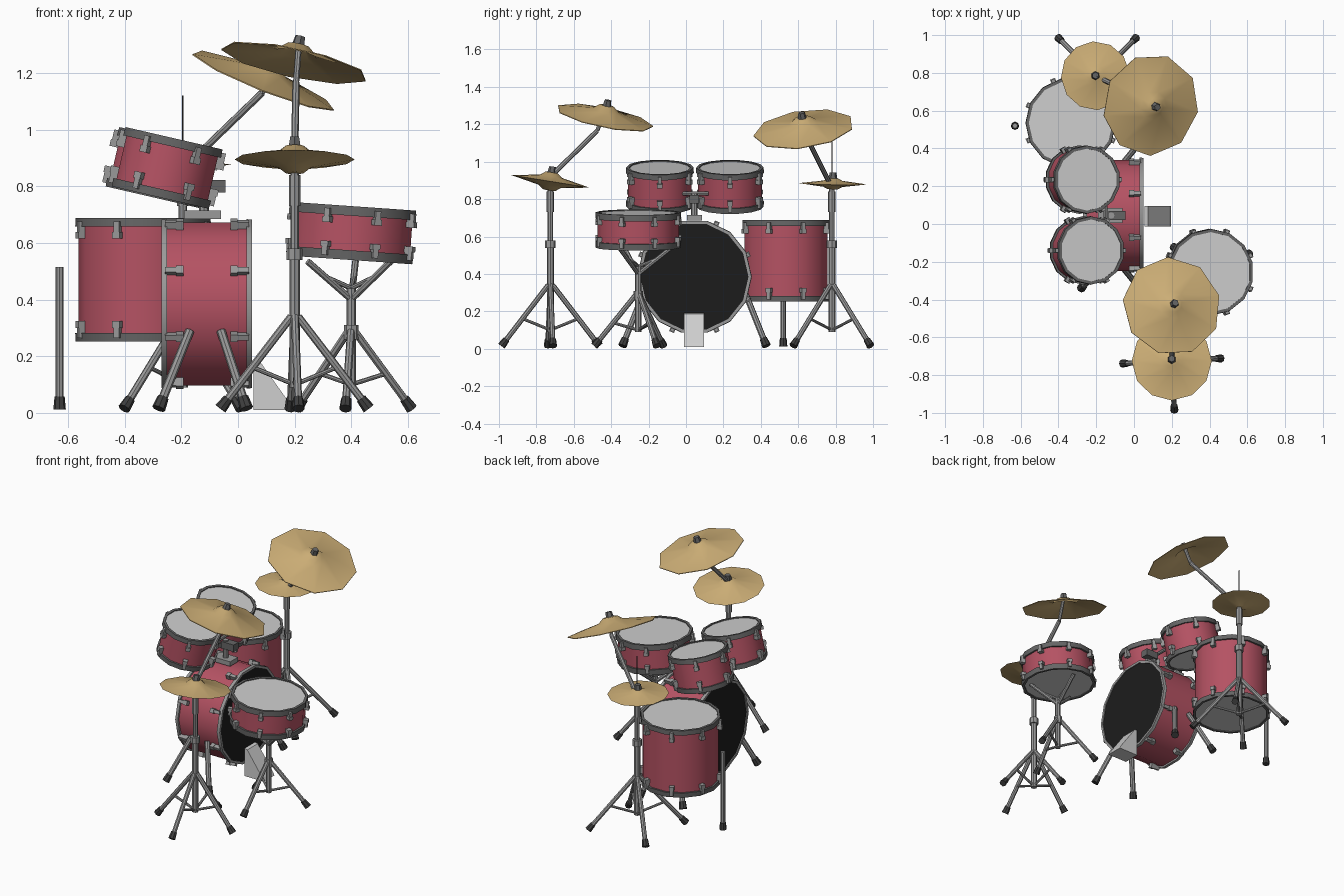
import bpy, bmesh, math
from mathutils import Vector, Matrix

if "Cube" in bpy.data.objects:
    bpy.data.objects.remove(bpy.data.objects["Cube"])

def material(name, r, g, b):
    m = bpy.data.materials.new(name)
    m.diffuse_color = (r, g, b, 1)
    m.use_nodes = True
    m.node_tree.nodes["Principled BSDF"].inputs["Base Color"].default_value = m.diffuse_color
    return m

PINK = material("pink_shell", .46, .085, .125)
GOLD = material("brass", .60, .42, .18)
CHROME = material("chrome", .32, .32, .32)
RIM = material("dark_metal", .13, .13, .13)
HEAD = material("white_head", .62, .62, .62)
BLACK = material("black_head", .012, .012, .012)
RUBBER = material("rubber", .05, .05, .05)

def frame(centre, axis):
    """Matrix placing local z along axis at centre."""
    q = Vector(axis).normalized().to_track_quat('Z', 'Y')
    return Matrix.Translation(Vector(centre)) @ q.to_matrix().to_4x4()

def finish(name, bm, mat, smooth=True):
    bmesh.ops.recalc_face_normals(bm, faces=bm.faces)
    me = bpy.data.meshes.new(name)
    bm.to_mesh(me)
    bm.free()
    me.materials.append(mat)
    ob = bpy.data.objects.new(name, me)
    bpy.context.collection.objects.link(ob)
    if smooth:
        bpy.ops.object.select_all(action='DESELECT')
        bpy.context.view_layer.objects.active = ob
        ob.select_set(True)
        bpy.ops.object.shade_smooth_by_angle(angle=math.radians(38))
    return ob

def lathe(name, profile, mat, mtx, segs=14, closed=False):
    """Spin an (r, z) profile around local z."""
    bm = bmesh.new()
    vs = [bm.verts.new((r, 0, z)) for r, z in profile]
    pairs = list(zip(vs, vs[1:])) + ([(vs[-1], vs[0])] if closed else [])
    es = [bm.edges.new(p) for p in pairs]
    bmesh.ops.spin(bm, geom=vs + es, cent=(0, 0, 0), axis=(0, 0, 1),
                   angle=math.tau, steps=segs, use_merge=True)
    bmesh.ops.remove_doubles(bm, verts=bm.verts, dist=1e-4)
    bm.transform(mtx)
    return finish(name, bm, mat)

def tube(name, a, b, r, mat=CHROME, r2=None, sides=8):
    a, b = Vector(a), Vector(b)
    bm = bmesh.new()
    bmesh.ops.create_cone(bm, cap_ends=True, segments=sides, radius1=r,
                          radius2=r if r2 is None else r2, depth=(b - a).length)
    bm.transform(frame((a + b) / 2, b - a))
    return finish(name, bm, mat)

def box(name, centre, size, mat):
    bm = bmesh.new()
    bmesh.ops.create_cube(bm, size=1, matrix=Matrix.Translation(centre) @ Matrix.Diagonal((*size, 1)))
    return finish(name, bm, mat, False)

def drum(name, centre, axis, r, h, lugs, head=HEAD, rim=RIM, hoop=.03, lug_len=.06):
    m = frame(centre, axis)
    k = h / 2
    lathe(name + "_shell", [(r, -k + .01), (r, k - .01)], PINK, m)
    for end, s in (("top", 1), ("bottom", -1)):
        lathe(f"{name}_{end}_head", [(0, s * (k - .006)), (r, s * (k - .006))], head, m)
        lathe(f"{name}_{end}_hoop", [(r - .006, s * k), (r + .01, s * k), (r + .012, s * (k - hoop)),
                                     (r - .006, s * (k - hoop))], rim, m, closed=True)
    # tension lugs beside each hoop
    bm = bmesh.new()
    for i in range(lugs):
        for s in (1, -1):
            t = Matrix.Rotation(math.tau * (i + .5) / lugs, 4, 'Z') @ \
                Matrix.Translation((r + .008, 0, s * (k - lug_len / 2 - .012)))
            bmesh.ops.create_cube(bm, size=1, matrix=t @ Matrix.Diagonal((.026, .02, lug_len, 1)))
            bmesh.ops.create_cube(bm, size=1, matrix=t @ Matrix.Translation((0, 0, -s * lug_len * .3))
                                  @ Matrix.Diagonal((.034, .028, lug_len * .4, 1)))
    bm.transform(m)
    finish(name + "_lugs", bm, CHROME, False)

def cymbal(name, centre, axis, r, rise, segs, pair=False):
    m = frame(centre, axis)
    top = [(r, 0), (r * .28, rise * .55), (r * .16, rise * .95), (0, rise)]
    if pair:
        profile = [(0, -rise)] + [(q, -z) for q, z in reversed(top[1:-1])] + top
    else:
        profile = [(0, rise - .006), (r * .16, rise * .95 - .006), (r * .28, rise * .55 - .006),
                   (r, -.004)] + top
    lathe(name, profile, GOLD, m, segs)
    n = m.to_quaternion() @ Vector((0, 0, 1))
    c = Vector(centre)
    tube(name + "_nut", c + n * (rise - .005), c + n * (rise + .03), .024, RIM, .018, 6)

def leg(name, a, b, r=.014):
    """Leg with a rubber foot."""
    a, b = Vector(a), Vector(b)
    c = b + (a - b).normalized() * .045
    tube(name, a, c, r)
    tube(name + "_foot", c, b, r + .004, RUBBER, r + .008)

def tripod(name, x, y, hub, spread, count, turn, foot_z=.015):
    low = Vector((x, y, .1))
    for i in range(count):
        a = math.radians(turn) + math.tau * i / count
        d = Vector((math.cos(a), math.sin(a), 0))
        top = Vector((x, y, hub)) + d * .012
        end = Vector((x, y, foot_z)) + d * spread
        leg(f"{name}_leg_{i+1}", top, end)
        tube(f"{name}_brace_{i+1}", low, top.lerp(end, .55), .008)

# bass drum with spurs
BY = .045
drum("bass_drum", (-.11, BY, .385), (1, 0, 0), .295, .32, 8, BLACK, CHROME, .02, .065)
for s in (1, -1):
    for n, x0, x1 in (("front", -.17, -.28), ("rear", -.06, .03)):
        leg(f"bass_spur_{n}_{'left' if s > 0 else 'right'}",
            (x0, BY + s * .275, .29), (x1, BY + s * .385, .015), .016)

# rack toms and their mount
t = math.radians(13)
for n, x, y in (("left", -.272, .235), ("right", -.25, -.14)):
    drum(f"tom_{n}", (x, y, .865), (math.sin(t), 0, math.cos(t)), .17, .215, 6)
box("tom_mount_base", (-.125, BY, .70), (.13, .08, .03), CHROME)
tube("tom_mount_post", (-.12, BY, .69), (-.12, BY, .83), .017)
box("tom_mount_block", (-.09, BY, .80), (.09, .05, .045), RIM)
tube("tom_mount_arm", (-.15, -.03, .83), (-.15, .12, .83), .011)

# floor tom and leg
drum("floor_tom", (-.335, .535, .47), (0, 0, 1), .228, .435, 8)
leg("floor_tom_leg", (-.63, .52, .515), (-.63, .52, .012), .014)

# snare on its stand
sx, sy = .40, -.255
t = math.radians(4)
drum("snare", (sx, sy, .635), (math.sin(t), 0, math.cos(t)), .218, .19, 8, hoop=.034, lug_len=.05)
tube("snare_post", (sx, sy, .09), (sx, sy, .44), .017)
tube("snare_collar", (sx, sy, .26), (sx, sy, .31), .025)
tripod("snare_stand", sx, sy, .29, .235, 3, 25)
for i in range(3):
    a = math.radians(85 + 120 * i)
    d = Vector((math.cos(a), math.sin(a), 0))
    c = Vector((sx, sy, 0))
    tube(f"snare_arm_{i+1}", c + Vector((0, 0, .40)), c + d * .17 + Vector((0, 0, .535)), .012)
    tube(f"snare_arm_brace_{i+1}", c + Vector((0, 0, .44)), c + d * .10 + Vector((0, 0, .48)), .009)

# cymbal stands: post, collars, four legs
for n, x, y, spread, turn in (("right", .20, -.725, .262, 3), ("left", -.195, .78, .293, 45)):
    tube(f"stand_{n}_lower_post", (x, y, .09), (x, y, .56), .019)
    tube(f"stand_{n}_upper_post", (x, y, .55), (x, y, .86), .015)
    tube(f"stand_{n}_collar", (x, y, .54), (x, y, .58), .028)
    tube(f"stand_{n}_top_collar", (x, y, .73), (x, y, .84), .02)
    tripod(f"stand_{n}", x, y, .34, spread, 4, turn)

# lower cymbals
cymbal("low_cymbal_right", (.20, -.725, .895), (0, .16, 1), .212, .05, 12, True)
cymbal("low_cymbal_left", (-.205, .785, .882), (.03, .02, 1), .182, .03, 12, True)
tube("low_cymbal_rod", (-.195, .78, .88), (-.195, .78, 1.12), .003, RUBBER, sides=6)

# crash cymbals on bent booms
for n, c, axis, r, pts in (
        ("right", (.20, -.435, 1.238), (.21, .2, 1), .265,
         ((.20, -.725, .92), (.205, -.475, 1.165), (.215, -.42, 1.30))),
        ("left", (.09, .63, 1.175), (.40, -.14, 1), .272,
         ((-.195, .78, .86), (.085, .645, 1.13), (.112, .622, 1.235)))):
    cymbal(f"crash_cymbal_{n}", c, axis, r, .065, 9)
    tube(f"boom_{n}_lower", pts[0], pts[1], .013)
    tube(f"boom_{n}_upper", pts[1], pts[2], .011)

# bass pedal: a sloped wedge
bm = bmesh.new()
side = [bm.verts.new((x, -.012, z)) for x, z in ((.055, .01), (.195, .01), (.185, .03), (.075, .185), (.055, .19))]
f = bm.faces.new(side)
ext = bmesh.ops.extrude_face_region(bm, geom=[f])
bmesh.ops.translate(bm, vec=(0, .108, 0), verts=[v for v in ext["geom"] if isinstance(v, bmesh.types.BMVert)])
finish("bass_pedal", bm, HEAD, False)
